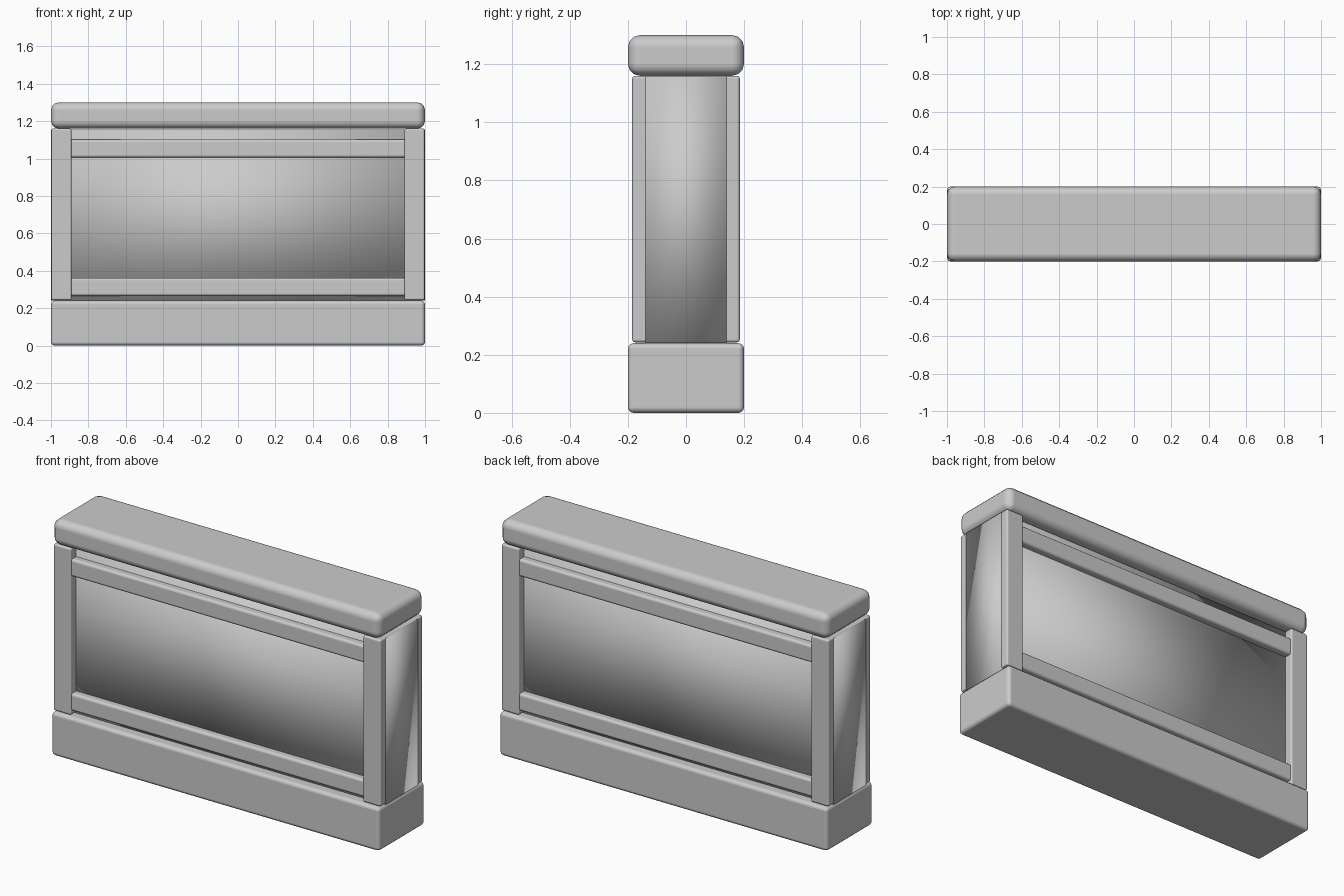
import bpy

if "Cube" in bpy.data.objects:
    bpy.data.objects.remove(bpy.data.objects["Cube"])


def box(name, x, y, z, bevel=0.0, segments=3):
    """Box from (min, max) ranges, with optional rounded edges."""
    size = [r[1] - r[0] for r in (x, y, z)]
    centre = [(r[0] + r[1]) / 2 for r in (x, y, z)]
    bpy.ops.mesh.primitive_cube_add(size=1, location=centre)
    ob = bpy.context.object
    ob.name = name
    ob.scale = size
    bpy.ops.object.transform_apply(location=False, rotation=False, scale=True)
    bpy.ops.object.shade_smooth()
    if bevel:
        mod = ob.modifiers.new("rounded_edges", 'BEVEL')
        mod.width = bevel
        mod.segments = segments
        mod.limit_method = 'NONE'
        mod.harden_normals = True
    return ob


# Base plinth and thick rounded cap
box("base", (-1, 1), (-0.2, 0.2), (0, 0.24), 0.02)
box("cap", (-1, 1), (-0.2, 0.2), (1.16, 1.30), 0.042)

# Recessed core panel, its ends flush with the posts
box("panel", (-0.999, 0.999), (-0.14, 0.14), (0.24, 1.155))

# End posts
for side, label in ((-1, "left"), (1, "right")):
    x = sorted((side * 0.89, side * 0.998))
    box(label + "_post", x, (-0.185, 0.185), (0.243, 1.16), 0.01)

# Horizontal rails showing on both faces
box("lower_rail", (-0.9, 0.9), (-0.18, 0.18), (0.265, 0.362), 0.015)
box("upper_rail", (-0.9, 0.9), (-0.18, 0.18), (1.005, 1.102), 0.015)
